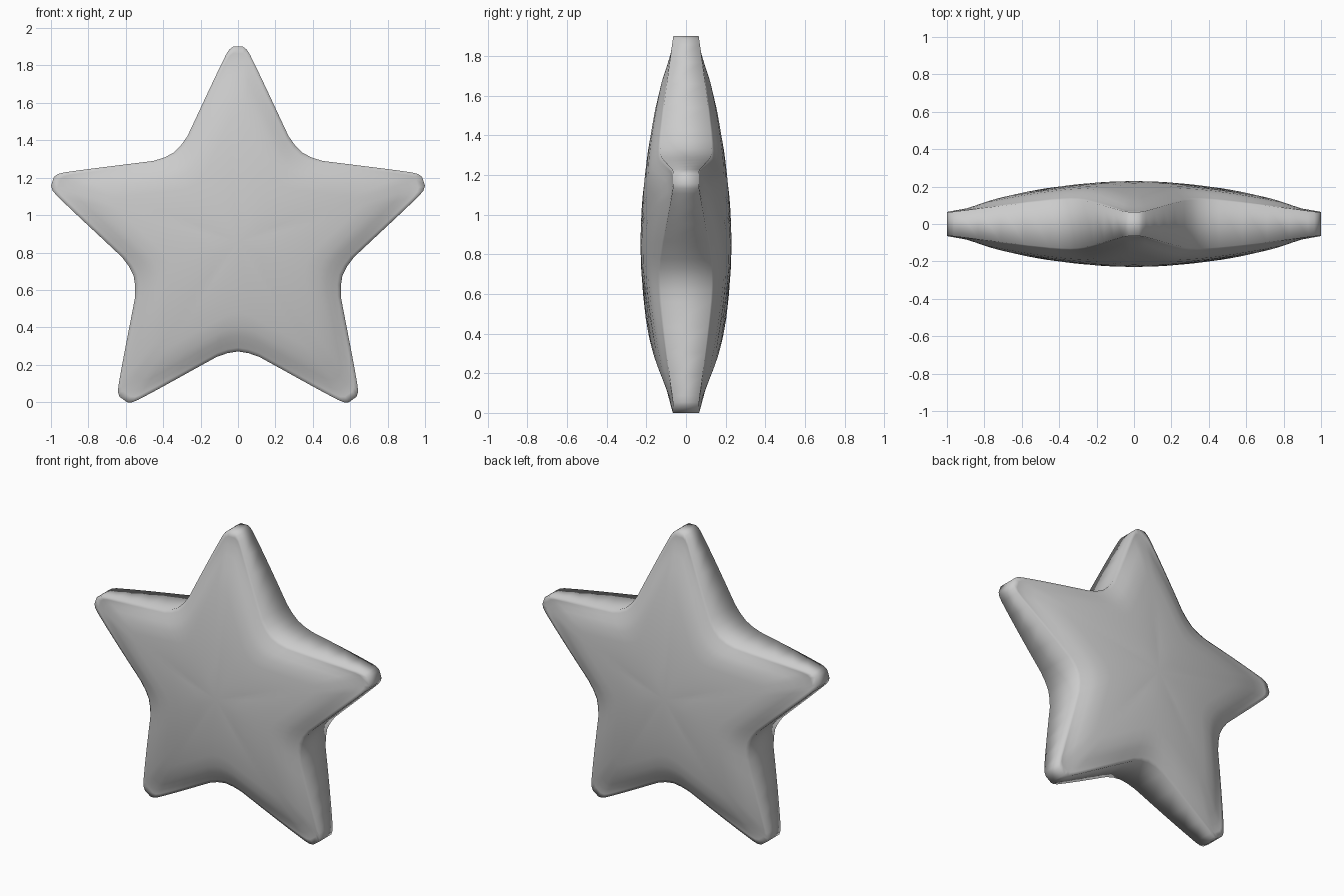
import bpy, bmesh, math

cube = bpy.data.objects.get("Cube")
if cube:
    bpy.data.objects.remove(cube, do_unlink=True)

TIP = 1.043      # centre to arm tip
NOTCH = 0.587    # centre to inner notch
CENTRE_Z = 0.858

# Half of one arm: (along the arm, sideways), from the notch to the tip
half_arm = [(0.515, 0.305), (0.565, 0.27), (0.68, 0.216), (0.8, 0.16), (0.91, 0.108),
            (1.0, 0.064), (1.028, 0.046), (TIP, 0.025)]
arm = [(NOTCH * math.cos(math.pi / 5), -NOTCH * math.sin(math.pi / 5))]
arm += [(u, -v) for u, v in half_arm] + [(u, v) for u, v in reversed(half_arm)]

# Full outline: the arm repeated five times around the centre
outline = []
for k in range(5):
    a = math.pi / 2 + k * math.tau / 5
    outline += [(u * math.cos(a) - v * math.sin(a), u * math.sin(a) + v * math.cos(a))
                for u, v in arm]


def crown(r):
    """Half thickness of the puffed surface at a distance from the centre."""
    return 0.23 - 0.165 * min(r / TIP, 1) ** 1.8


def wall(r):
    """Half height of the side wall, thinner towards the tips."""
    t = (r - NOTCH) / (TIP - NOTCH)
    return 0.13 + (0.064 - 0.13) * max(0, min(t, 1))


bm = bmesh.new()


def ring(scale, side):
    """Shrunken copy of the outline, lifted onto the rounded surface."""
    blend = 1 - max(0, (scale - 0.72) / 0.28) ** 2
    verts = []
    for x, z in outline:
        r = math.hypot(x, z)
        low, high = wall(r), crown(r * scale)
        y = low + (high - low) * blend
        verts.append(bm.verts.new((x * scale, side * y, z * scale + CENTRE_Z)))
    return verts


def bridge(a, b):
    n = len(a)
    for i in range(n):
        j = (i + 1) % n
        bm.faces.new((a[i], a[j], b[j], b[i]))


# Front and back puffed surfaces, joined by the side wall
rims = []
for side in (-1, 1):
    rings = [ring(s, side) for s in (1, 0.965, 0.92, 0.86, 0.78, 0.65, 0.45, 0.22)]
    for a, b in zip(rings, rings[1:]):
        bridge(a, b)
    hub = bm.verts.new((0, side * crown(0), CENTRE_Z))
    last = rings[-1]
    for i in range(len(last)):
        bm.faces.new((last[i], last[(i + 1) % len(last)], hub))
    rims.append(rings[0])
bridge(*rims)
bmesh.ops.recalc_face_normals(bm, faces=bm.faces)

mesh = bpy.data.meshes.new("star")
bm.to_mesh(mesh)
bm.free()
star = bpy.data.objects.new("star", mesh)
bpy.context.collection.objects.link(star)
mesh.shade_smooth()

# Single plain grey
grey = bpy.data.materials.new("light_grey")
grey.use_nodes = True
colour = (0.6, 0.6, 0.6, 1)
grey.diffuse_color = colour
grey.node_tree.nodes["Principled BSDF"].inputs["Base Color"].default_value = colour
mesh.materials.append(grey)
